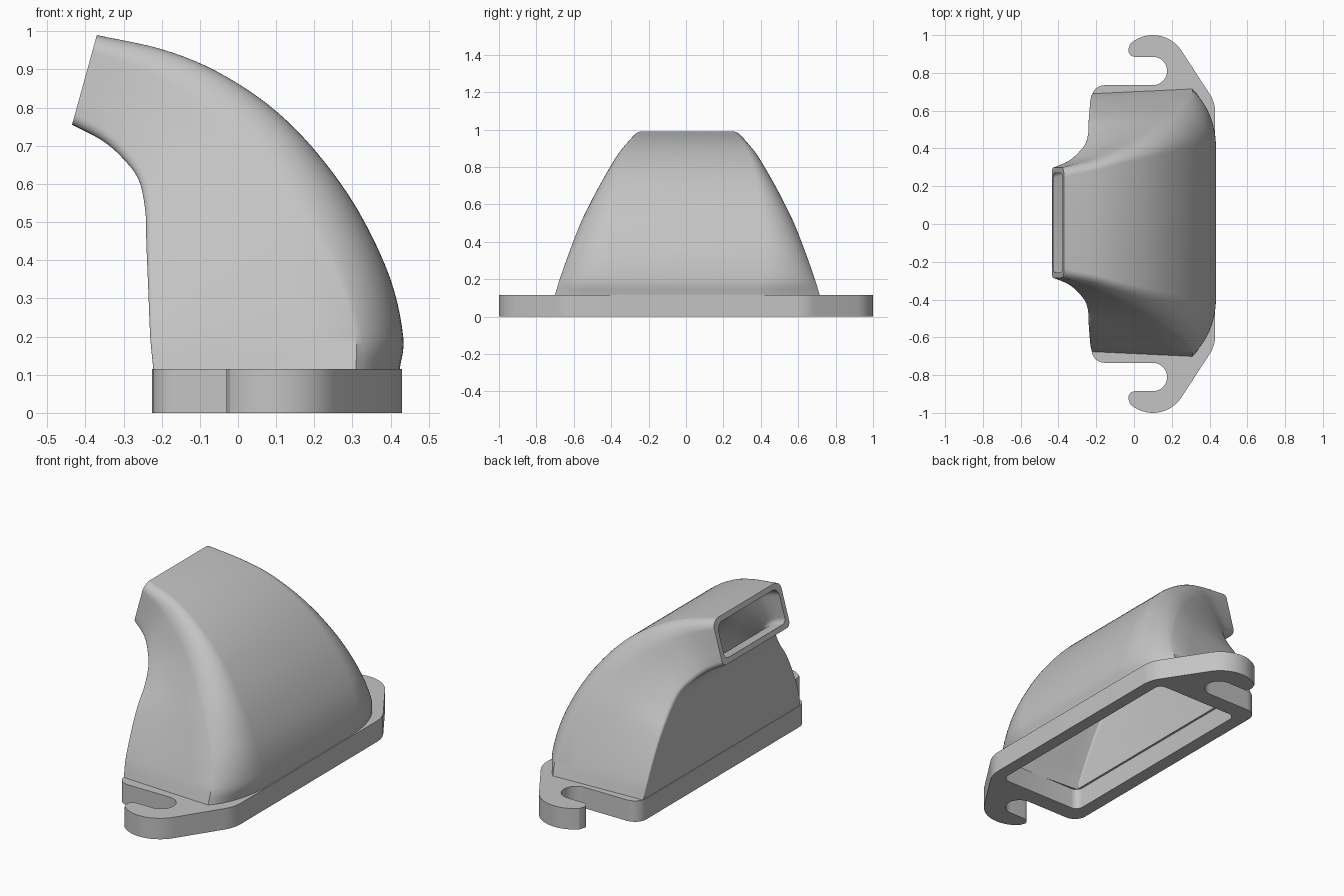
import bpy, bmesh, math

cube = bpy.data.objects.get("Cube")
if cube:
    bpy.data.objects.remove(cube, do_unlink=True)

grey = bpy.data.materials.new("light grey plastic")
grey.use_nodes = True
color = (0.55, 0.55, 0.55, 1)
grey.diffuse_color = color
grey.node_tree.nodes["Principled BSDF"].inputs["Base Color"].default_value = color

PLATE_TOP = 0.115
HOOD_SHIFT = 0.007


def lerp(a, b, f):
    return a + (b - a) * f


def arc(cx, cy, radius, start, end, steps):
    """Points along a circular arc, angles in degrees."""
    angles = [math.radians(lerp(start, end, i / steps)) for i in range(steps + 1)]
    return [(cx + radius * math.cos(a), cy + radius * math.sin(a)) for a in angles]


def mirrored(half):
    """Close a half outline by reflecting it across y = 0."""
    return half + [(x, -y) for x, y in reversed(half)]


def finish(name, bm, angle):
    bmesh.ops.recalc_face_normals(bm, faces=bm.faces[:])
    mesh = bpy.data.meshes.new(name)
    bm.to_mesh(mesh)
    bm.free()
    mesh.materials.append(grey)
    obj = bpy.data.objects.new(name, mesh)
    bpy.context.collection.objects.link(obj)
    bpy.ops.object.select_all(action="DESELECT")
    obj.select_set(True)
    bpy.context.view_layer.objects.active = obj
    bpy.ops.object.shade_smooth_by_angle(angle=math.radians(angle))


# Mounting plate with two open hooks and a rounded window
def build_plate():
    half = arc(-0.155, 0.665, 0.07, 180, 90, 6)
    half += arc(0.1, 0.81, 0.075, -90, 90, 16)
    half += arc(0.005, 0.92, 0.035, 270, 150, 8)
    half += arc(0.1, 0.82, 0.18, 132, 33, 16)
    half += arc(0.25, 0.59, 0.18, 33, 0, 6)
    window = arc(-0.11, 0.6, 0.04, 180, 90, 5) + arc(0.32, 0.6, 0.04, 90, 0, 5)

    bm = bmesh.new()
    for outline in (mirrored(half), mirrored(window)):
        verts = [bm.verts.new((x, y, 0)) for x, y in outline]
        for a, b in zip(verts, verts[1:] + verts[:1]):
            bm.edges.new((a, b))
    bmesh.ops.triangle_fill(bm, use_beauty=True, edges=bm.edges[:])
    top = bmesh.ops.extrude_face_region(bm, geom=bm.faces[:])["geom"]
    moved = [v for v in top if isinstance(v, bmesh.types.BMVert)]
    bmesh.ops.translate(bm, verts=moved, vec=(0, 0, PLATE_TOP))
    finish("mounting_plate", bm, 30)


# Hood stations: inner x, inner z, outer x, outer z, half width
STATIONS = [
    (-0.222, PLATE_TOP, 0.424, PLATE_TOP, 0.708),
    (-0.23, 0.2, 0.433, 0.2, 0.682),
    (-0.235, 0.32, 0.398, 0.355, 0.63),
    (-0.24, 0.44, 0.312, 0.535, 0.565),
    (-0.243, 0.53, 0.2, 0.69, 0.497),
    (-0.26, 0.61, 0.08, 0.807, 0.437),
    (-0.30, 0.665, -0.06, 0.897, 0.383),
    (-0.355, 0.713, -0.2, 0.953, 0.332),
    (-0.435, 0.755, -0.37, 0.99, 0.292),
]


def smooth_stations(steps):
    """Catmull-Rom interpolation through the stations."""
    last = len(STATIONS) - 1
    rows = []
    for k in range(last * steps + 1):
        i = min(k // steps, last - 1)
        t = k / steps - i
        p1, p2 = STATIONS[i], STATIONS[i + 1]
        p0 = STATIONS[i - 1] if i else [2 * a - b for a, b in zip(p1, p2)]
        p3 = STATIONS[i + 2] if i + 2 <= last else [2 * b - a for a, b in zip(p1, p2)]
        rows.append([
            b + 0.5 * t * (c - a + t * (2 * a - 5 * b + 4 * c - d + t * (3 * (b - c) + d - a)))
            for a, b, c, d in zip(p0, p1, p2, p3)])
    return rows


def hood_ring(row, f, wall):
    """One cross-section, f runs from base to nozzle, wall insets it."""
    ix, iz, ox, oz, width = row
    length = math.hypot(ox - ix, oz - iz)
    width -= wall * lerp(0.7, 1, f)
    inner_width = width - lerp(0.025, 0, f)
    start = wall * lerp(1.2, 1, f)
    end = length - wall
    ri = lerp(0.004, 0.03, f)
    rx = lerp(0.115, 0.045, f) + 0.05 * math.sin(math.pi * f)
    ry = lerp(0.05, 0.35, (1 - f) ** 2)
    sweep = math.radians(lerp(62, 90, min(1, 2 * f)))

    half = arc(start + ri, inner_width - ri, ri, 180, 90, 5)
    for s in (0.25, 0.5, 0.75):
        half.append((lerp(start + ri, end - rx, s), lerp(inner_width, width, s)))
    for i in range(13):
        a = sweep * (1 - i / 12)
        u = (math.cos(a) - math.cos(sweep)) / (1 - math.cos(sweep))
        v = math.sin(a) / math.sin(sweep)
        half.append((end - rx + rx * u, width - ry + ry * v))
    return [(lerp(ix, ox, u / length), y + HOOD_SHIFT, lerp(iz, oz, u / length))
            for u, y in mirrored(half)]


# Hollow curved hood, open at the nozzle and at the base
def build_hood():
    bm = bmesh.new()
    rows = smooth_stations(5)

    def bridge(a, b):
        for i in range(len(a)):
            j = (i + 1) % len(a)
            bm.faces.new((a[i], a[j], b[j], b[i]))

    skins = []
    for base_wall, tip_wall in ((0, 0), (0.07, 0.028)):
        rings = []
        for k, row in enumerate(rows):
            f = k / (len(rows) - 1)
            ring = hood_ring(row, f, lerp(base_wall, tip_wall, f))
            rings.append([bm.verts.new(p) for p in ring])
        for a, b in zip(rings, rings[1:]):
            bridge(a, b)
        skins.append(rings)
    for end in (0, -1):
        bridge(skins[0][end], skins[1][end])
    finish("curved_hood", bm, 35)


build_plate()
build_hood()
